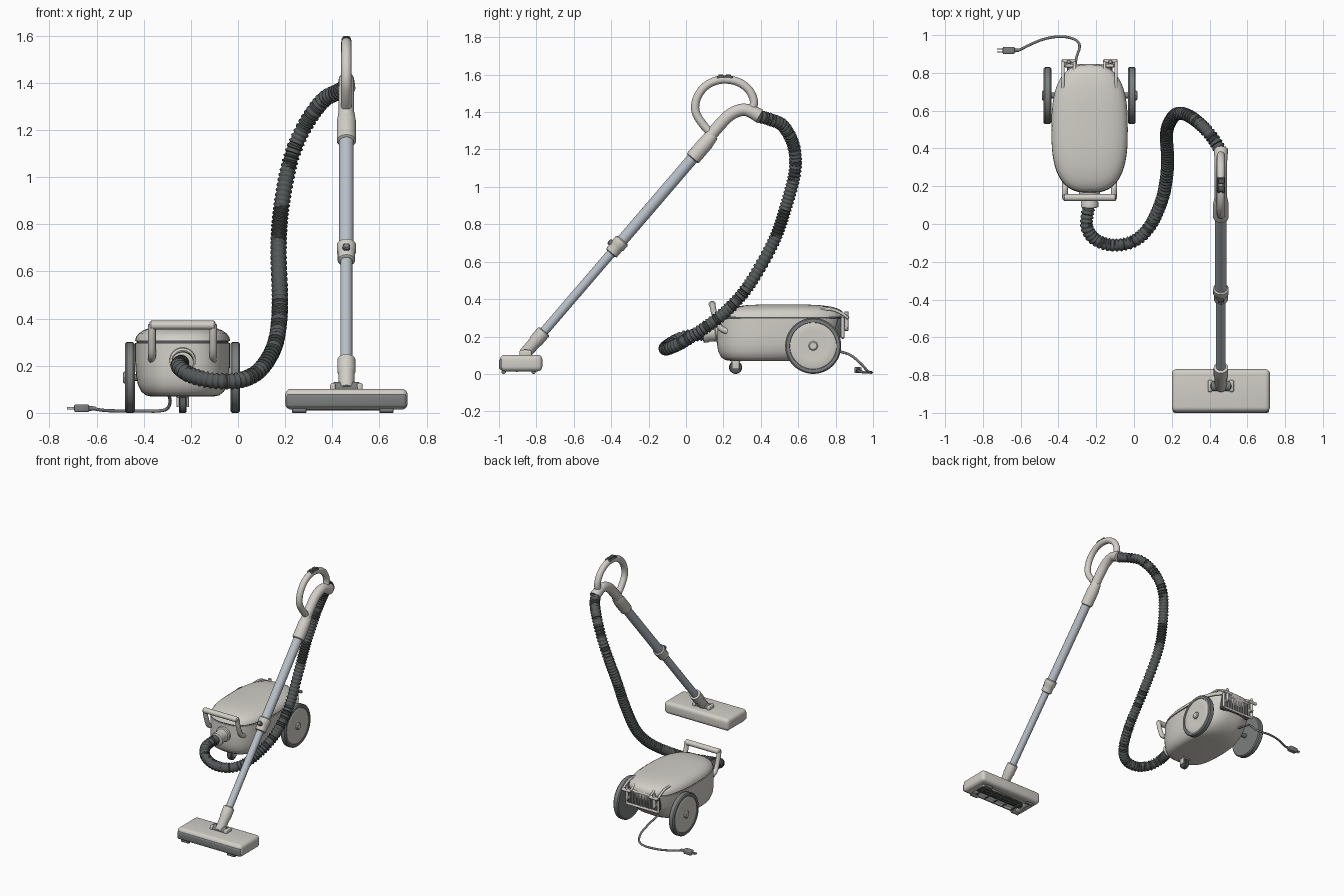
import bpy, bmesh, math
from mathutils import Vector as V

if "Cube" in bpy.data.objects:
    bpy.data.objects.remove(bpy.data.objects["Cube"])


def mat(name, c):
    m = bpy.data.materials.new(name)
    m.diffuse_color = (*c, 1)
    m.use_nodes = True
    m.node_tree.nodes["Principled BSDF"].inputs["Base Color"].default_value = m.diffuse_color
    return m


LIGHT = mat("shell_grey", (0.64, 0.62, 0.57))
DARK = mat("dark_rubber", (0.09, 0.10, 0.10))
MID = mat("mid_grey", (0.2, 0.21, 0.21))
STEEL = mat("steel", (0.48, 0.53, 0.58))


def finish(name, bm, m, angle=40):
    bmesh.ops.recalc_face_normals(bm, faces=bm.faces)
    me = bpy.data.meshes.new(name)
    bm.to_mesh(me)
    bm.free()
    ob = bpy.data.objects.new(name, me)
    bpy.context.collection.objects.link(ob)
    me.materials.append(m)
    bpy.ops.object.select_all(action='DESELECT')
    ob.select_set(True)
    bpy.context.view_layer.objects.active = ob
    bpy.ops.object.shade_smooth_by_angle(angle=math.radians(angle))
    return ob


def loft(name, rings, m, angle=40):
    bm = bmesh.new()
    vs = [[bm.verts.new(p) for p in r] for r in rings]
    n = len(vs[0])
    for a, b in zip(vs, vs[1:]):
        for i in range(n):
            bm.faces.new((a[i], a[(i + 1) % n], b[(i + 1) % n], b[i]))
    bm.faces.new(vs[0][::-1])
    bm.faces.new(vs[-1])
    return finish(name, bm, m, angle)


def circle(c, u, v, r, n):
    return [c + (u * math.cos(t) + v * math.sin(t)) * r
            for t in (2 * math.pi * i / n for i in range(n))]


def lathe(name, origin, axis, profile, m, n=32):
    # profile: (distance along axis, radius)
    a = V(axis).normalized()
    u = a.orthogonal().normalized()
    w = a.cross(u)
    return loft(name, [circle(V(origin) + a * t, u, w, r, n) for t, r in profile], m)


def rod(name, p0, p1, r, m, n=24, e=0.004):
    d = V(p1) - V(p0)
    L = d.length
    return lathe(name, p0, d, [(0, r - e), (e, r), (L - e, r), (L, r - e)], m, n)


def spline(pts, step):
    # Catmull-Rom resampled at an even step
    P = [V(p) for p in pts]
    P = [2 * P[0] - P[1]] + P + [2 * P[-1] - P[-2]]
    fine = []
    for i in range(1, len(P) - 2):
        a, b, c, d = P[i - 1:i + 3]
        for k in range(40):
            t = k / 40
            fine.append(0.5 * (2 * b + (c - a) * t + (2 * a - 5 * b + 4 * c - d) * t * t
                               + (3 * b - a - 3 * c + d) * t ** 3))
    fine.append(P[-2])
    out, acc = [fine[0]], 0
    for a, b in zip(fine, fine[1:]):
        acc += (b - a).length
        if acc >= step:
            out.append(b)
            acc -= step
    return out


def tube(name, pts, radius, m, step=0.015, n=16, angle=60):
    P = spline(pts, step)
    u, rings = None, []
    for i, p in enumerate(P):
        t = (P[min(i + 1, len(P) - 1)] - P[max(i - 1, 0)]).normalized()
        u = t.orthogonal() if u is None else u - t * u.dot(t)
        u.normalize()
        r = radius(i, i / (len(P) - 1)) if callable(radius) else radius
        rings.append(circle(p, u, t.cross(u), r, n))
    return loft(name, rings, m, angle)


def box(name, lo, hi, m, bevel=0.005, seg=3):
    bm = bmesh.new()
    bmesh.ops.create_cube(bm, size=1)
    for v in bm.verts:
        v.co = V([(l + h) / 2 + c * (h - l) for l, h, c in zip(lo, hi, v.co)])
    if bevel:
        bmesh.ops.bevel(bm, geom=bm.edges[:], offset=bevel, segments=seg, profile=0.5, affect='EDGES')
    return finish(name, bm, m)


# canister shell: stacked superellipses (z, half width, front y, back y)
CX = -0.235


def oval(z, hx, y0, y1, n=64, e=2.7):
    pw = lambda c: math.copysign(abs(c) ** (2 / e), c)
    return [V((CX + hx * pw(math.cos(t)), (y0 + y1) / 2 + (y1 - y0) / 2 * pw(math.sin(t)), z))
            for t in (2 * math.pi * i / n for i in range(n))]


loft("canister_base", [oval(*r) for r in (
    (.07, .135, .24, .60), (.074, .155, .21, .66), (.09, .175, .187, .71), (.12, .19, .172, .76),
    (.16, .198, .165, .795), (.22, .202, .165, .825), (.297, .202, .168, .845))], LIGHT)
loft("canister_seam", [oval(z, .195, .176, .838) for z in (.295, .306)], DARK)
loft("canister_lid", [oval(*r) for r in (
    (.304, .202, .168, .845), (.322, .198, .176, .842), (.338, .186, .195, .832), (.35, .168, .225, .81),
    (.36, .142, .265, .775), (.367, .108, .32, .72), (.371, .065, .395, .645), (.372, .02, .48, .56))], LIGHT)

# rear wheels
rod("axle", (-.45, .68, .15), (-.02, .68, .15), .015, MID)
for s, side in ((-1, "left"), (1, "right")):
    o = (CX + s * .203, .68, .15)
    lathe(f"{side}_tyre", o, (s, 0, 0), [(0, .128), (0, .143), (.007, .15), (.034, .15), (.041, .143),
                                         (.041, .126), (.034, .122)], MID, 48)
    lathe(f"{side}_wheel_disc", o, (s, 0, 0), [(.002, .126), (.037, .126), (.041, .118), (.038, .08),
                                               (.038, .03)], LIGHT, 48)
    lathe(f"{side}_hub_cap", o, (s, 0, 0), [(.03, .026), (.045, .026), (.05, .02)], LIGHT, 8)

# front caster
rod("caster_wheel", (CX - .016, .265, .035), (CX + .016, .265, .035), .035, DARK)
for s in (-1, 1):
    box("caster_fork", (CX + s * .022 - .005, .245, .025), (CX + s * .022 + .005, .285, .085), LIGHT, .003)
box("caster_yoke", (CX - .03, .235, .066), (CX + .03, .295, .09), LIGHT, .008)

# carry handle at the front
rod("front_handle_bar", (-.375, .14, .372), (-.095, .14, .372), .019, LIGHT, e=.006)
for x in (-.365, -.105):
    tube("front_handle_arm", [(x, .14, .375), (x, .152, .32), (x, .18, .25), (x, .225, .225)], .016, LIGHT)

# hose socket
lathe("hose_socket", (CX, .20, .225), (0, -1, -.12),
      [(0, .058), (.04, .055), (.045, .046), (.08, .043), (.085, .046), (.11, .046), (.113, .04)], LIGHT)

# ribbed hose
tube("hose", [(CX, .11, .215), (-.25, .03, .205), (-.245, -.03, .19), (-.2, -.085, .16), (-.11, -.112, .137),
              (0, -.09, .137), (.085, -.01, .175), (.145, .12, .26), (.17, .23, .35), (.178, .34, .48),
              (.172, .465, .70), (.185, .53, .88), (.225, .582, 1.08), (.285, .575, 1.22), (.36, .52, 1.325),
              (.42, .45, 1.36), (.46, .385, 1.378)],
     lambda i, f: (.029, .035, .035, .029)[i % 4], DARK, .0055, 18, 50)

# telescopic wand, lying in the plane x = WX
WX = .46
B, D = V((WX, -.37, .68)), V((0, .455, .53)).normalized()
w = lambda t: B + D * t
rod("lower_wand", w(-.66), w(0), .025, STEEL)
rod("upper_wand", w(0), w(.70), .031, STEEL)
lathe("wand_collar", w(-.048), D, [(0, .03), (.005, .037), (.05, .037), (.055, .041), (.09, .041), (.096, .034)], LIGHT)
up = V((0, -D.z, D.y))
rod("collar_button", w(-.005) + up * .03, w(-.005) + up * .052, .016, MID)
lathe("lower_sleeve", w(-.595), D, [(-.17, .028), (-.16, .033), (-.08, .034), (-.07, .038), (-.005, .038), (0, .032)], LIGHT)
lathe("upper_sleeve", w(.62), D, [(0, .034), (.005, .041), (.11, .041), (.16, .034), (.17, .03)], LIGHT)

# bent hand grip and loop
tube("grip_elbow", [(WX, .10, 1.235), (WX, .17, 1.32), (WX, .235, 1.385), (WX, .30, 1.412), (WX, .35, 1.402),
                    (WX, .40, 1.375)], lambda i, f: .033 + .005 * max(0, f - .8) / .2, LIGHT, .012, 24)
tube("handle_loop", [(WX, .145, 1.275), (WX, .09, 1.335), (WX, .052, 1.40), (WX, .055, 1.465), (WX, .09, 1.525),
                     (WX, .145, 1.562), (WX, .21, 1.574), (WX, .28, 1.56), (WX, .335, 1.52), (WX, .362, 1.465),
                     (WX, .355, 1.42), (WX, .32, 1.40)], .022, LIGHT, .012, 20)
box("switch_base", (WX - .02, .165, 1.575), (WX + .02, .25, 1.594), DARK, .006)
for y in (.187, .226):
    box("switch_button", (WX - .014, y - .014, 1.585), (WX + .014, y + .014, 1.6), DARK, .004)

# floor head with a suction recess underneath
head = box("floor_head", (.2, -.995, .014), (.72, -.768, .102), LIGHT, .026, 5)
cut = box("recess_cutter", (.26, -.965, -.02), (.66, -.845, .06), DARK, 0)
cut.hide_render = True
cut.hide_set(True)
mod = head.modifiers.new("recess", 'BOOLEAN')
mod.operation, mod.object, mod.solver = 'DIFFERENCE', cut, 'EXACT'
box("recess_lining", (.262, -.963, .052), (.658, -.847, .062), DARK, 0)
box("front_bumper", (.205, -1, .022), (.715, -.96, .08), MID, .012)
rod("brush_roll", (.262, -.905, .035), (.658, -.905, .035), .02, DARK)
for k in range(8):
    a = math.pi / 4 * k
    d = V((0, math.cos(a), math.sin(a))) * .026
    rod("brush_row", V((.27, -.905, .035)) + d * .8, V((.65, -.905, .035)) + d * .8, .005, DARK, 8, .001)
for k in range(5):
    x = .30 + .08 * k
    box("recess_bar", (x - .005, -.967, .012), (x + .005, -.843, .018), MID, .001, 1)
for x in (.26, .63):
    for y in (-.975, -.815):
        rod("head_roller", (x - .03, y, .012), (x + .03, y, .012), .012, MID, 16, .002)

# pivot joint of the head
rod("pivot_barrel", (.405, -.858, .105), (.515, -.858, .105), .027, MID)
for x in (.403, .517):
    box("pivot_lug", (x - .012, -.89, .085), (x + .012, -.825, .127), LIGHT, .01)

# rear grille
box("grille_panel", (-.355, .79, .195), (-.115, .832, .298), DARK, .004)
for z in (.195, .30):
    rod("grille_rail", (-.365, .838, z), (-.105, .838, z), .009, LIGHT, 12)
for x in (-.362, -.108):
    rod("grille_post", (x, .838, .19), (x, .838, .305), .009, LIGHT, 12)
for k in range(10):
    x = -.338 + k * .0229
    box("grille_slat", (x - .004, .80, .195), (x + .004, .842, .30), LIGHT, .001, 1)

# cord hooks above the grille
for c in (-.345, -.125):
    for s in (-1, 1):
        x = c + s * .03
        tube("hook_arm", [(x, .72, .345), (x, .78, .345), (x, .83, .325), (x, .862, .303)], .008, LIGHT, n=12)
    rod("hook_bar", (c - .038, .862, .303), (c + .038, .862, .303), .011, LIGHT, 16)
    rod("hook_post", (c, .858, .23), (c, .858, .335), .011, LIGHT, 16)
    rod("hook_foot", (c, .825, .245), (c, .866, .245), .012, LIGHT, 16)

# power cord and plug
tube("power_cord", [(-.31, .72, .14), (-.31, .82, .12), (-.305, .88, .10), (-.288, .935, .055), (-.30, .968, .018),
                    (-.34, .986, .008), (-.40, .992, .008), (-.48, .978, .008), (-.56, .945, .01),
                    (-.605, .922, .016), (-.64, .918, .02)], .007, MID, n=10)
lathe("cord_relief", (-.605, .92, .019), (-1, 0, 0), [(0, .008), (.03, .012)], MID, 12)
box("plug", (-.695, .9, .004), (-.632, .938, .036), MID, .006)
for y in (.911, .927):
    box("plug_prong", (-.725, y - .002, .015), (-.69, y + .002, .025), STEEL, 0)
